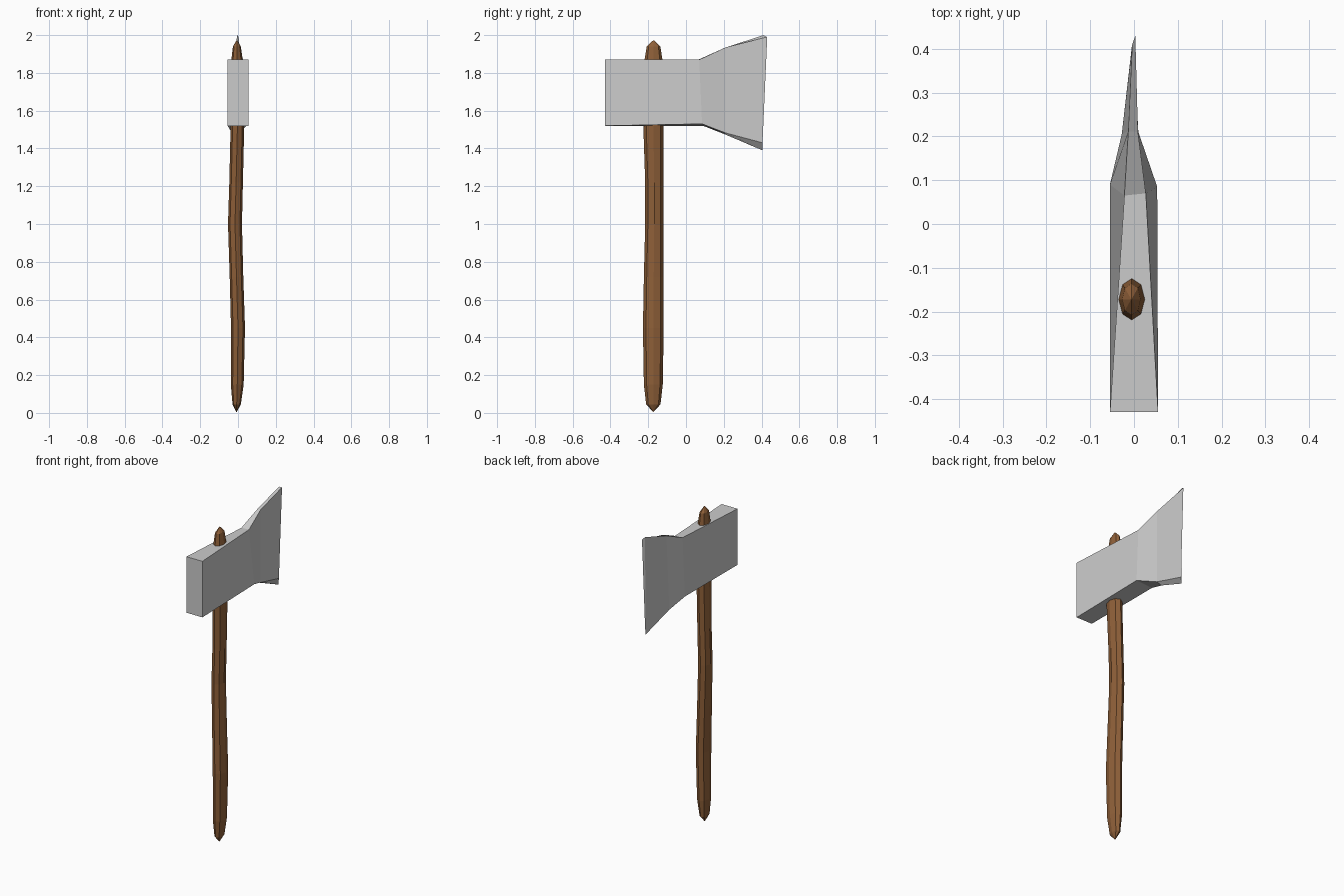
import bpy, math

BROWN = (0.27, 0.115, 0.04, 1)


def loft(name, rings, color=None):
    """Skin a list of equal-sized rings and cap both ends."""
    n = len(rings[0])
    verts = [v for ring in rings for v in ring]
    faces = [tuple(reversed(range(n)))]
    for k in range(len(rings) - 1):
        for i in range(n):
            j = (i + 1) % n
            faces.append((k * n + i, k * n + j, (k + 1) * n + j, (k + 1) * n + i))
    faces.append(tuple(range((len(rings) - 1) * n, len(rings) * n)))
    mesh = bpy.data.meshes.new(name)
    mesh.from_pydata(verts, [], faces)
    obj = bpy.data.objects.new(name, mesh)
    bpy.context.collection.objects.link(obj)
    if color:
        mat = bpy.data.materials.new(name + "_colour")
        mat.diffuse_color = color
        mesh.materials.append(mat)
    return obj


# Handle: eight-sided, gently wavy shaft with pointed ends
# each station: z, centre x, centre y, half-width x, half-width y
stations = [
    (0.005, -0.008, -0.173, 0.001, 0.001),
    (0.045, -0.007, -0.173, 0.022, 0.038),
    (0.15, -0.004, -0.173, 0.034, 0.05),
    (0.45, 0.0, -0.173, 0.037, 0.055),
    (0.72, -0.008, -0.171, 0.036, 0.052),
    (1.00, -0.016, -0.168, 0.037, 0.048),
    (1.22, -0.010, -0.168, 0.036, 0.048),
    (1.52, -0.003, -0.173, 0.036, 0.053),
    (1.86, -0.005, -0.172, 0.031, 0.049),
    (1.94, -0.006, -0.172, 0.021, 0.036),
    (1.973, -0.006, -0.172, 0.001, 0.001),
]
loft("handle", [[(cx + rx * math.cos(i * math.pi / 4),
                  cy + ry * math.sin(i * math.pi / 4), z) for i in range(8)]
                for z, cx, cy, rx, ry in stations], BROWN)

# Axe head: four-sided sections from the poll to the slightly bent cutting edge
# corner order: bottom left, top left, top right, bottom right
loft("axe_head", [
    [(-0.055, -0.43, 1.52), (-0.055, -0.43, 1.87), (0.055, -0.43, 1.87), (0.055, -0.43, 1.52)],
    [(-0.055, 0.09, 1.52), (-0.022, 0.065, 1.87), (0.027, 0.07, 1.87), (0.053, 0.085, 1.53)],
    [(-0.028, 0.205, 1.475), (-0.013, 0.212, 1.935), (0.009, 0.21, 1.935), (0.010, 0.21, 1.482)],
    [(-0.005, 0.405, 1.39), (-0.004, 0.41, 2.0), (0.003, 0.43, 1.99), (-0.001, 0.405, 1.43)],
])
